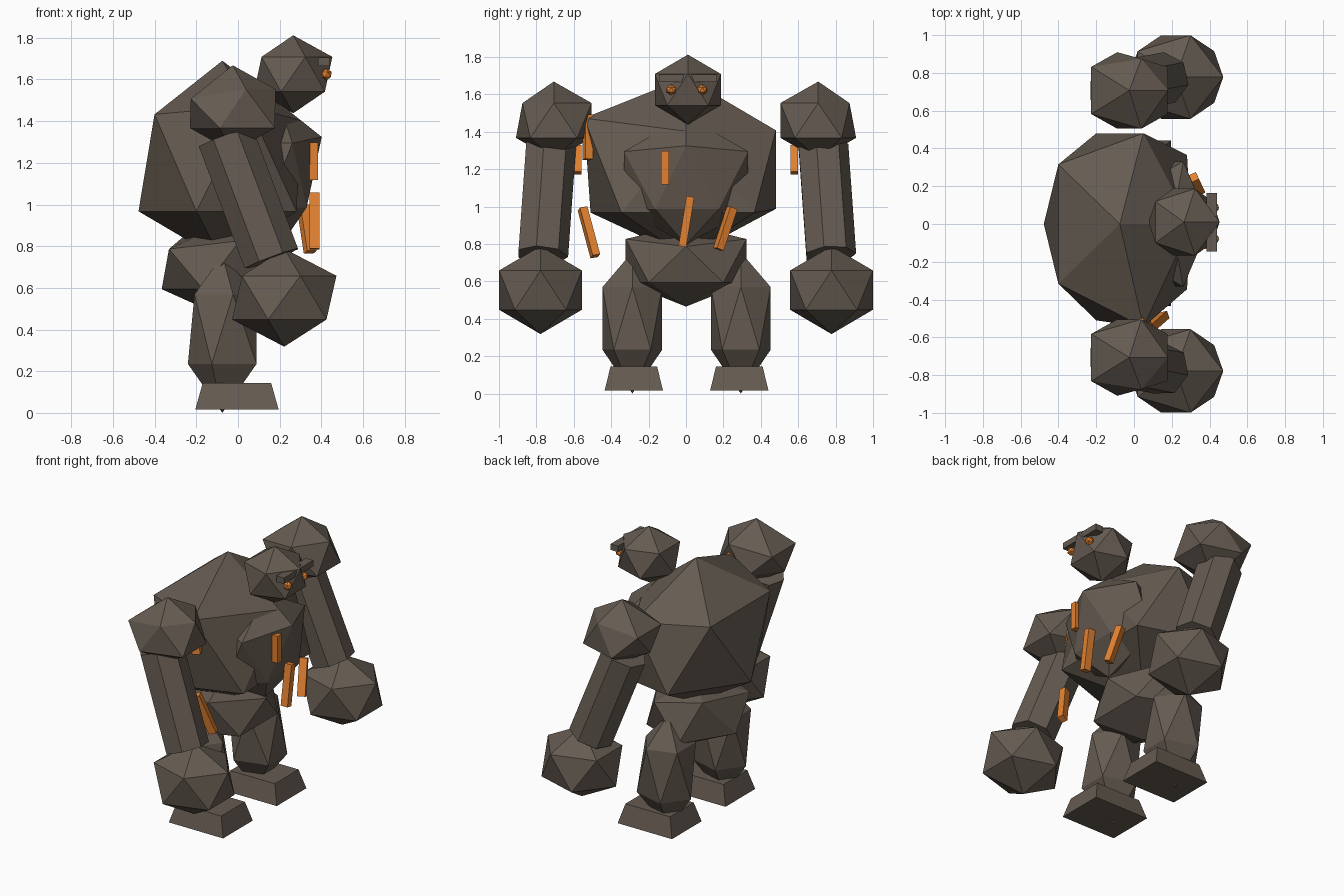
import bpy
import bmesh
from math import radians, atan2, hypot
from mathutils import Matrix, Vector, Euler

old = bpy.data.objects.get("Cube")
if old:
    bpy.data.objects.remove(old, do_unlink=True)


def material(name, rgb):
    mat = bpy.data.materials.new(name)
    mat.use_nodes = True
    mat.diffuse_color = (*rgb, 1)
    mat.node_tree.nodes["Principled BSDF"].inputs["Base Color"].default_value = (*rgb, 1)
    return mat


STONE = material("brown_stone", (0.13, 0.105, 0.083))
GLOW = material("glowing_orange", (0.76, 0.22, 0.03))


def finish(bm, name, mat):
    mesh = bpy.data.meshes.new(name)
    bmesh.ops.recalc_face_normals(bm, faces=bm.faces)
    bm.to_mesh(mesh)
    bm.free()
    mesh.materials.append(mat)
    obj = bpy.data.objects.new(name, mesh)
    bpy.context.collection.objects.link(obj)
    return obj


def rock(name, center, radii, nudges=None, mat=STONE):
    """Twenty-sided boulder; nudges shift single corners."""
    bm = bmesh.new()
    bmesh.ops.create_icosphere(bm, subdivisions=1, radius=1)
    bmesh.ops.scale(bm, vec=radii, verts=bm.verts)
    bmesh.ops.translate(bm, vec=center, verts=bm.verts)
    bm.verts.ensure_lookup_table()
    for index, shift in (nudges or {}).items():
        bm.verts[index].co += Vector(shift)
    return finish(bm, name, mat)


def block(name, center, size, tilt=(0, 0, 0), taper=(1, 1), mat=STONE):
    """Box, optionally narrowed at the top and tilted in degrees."""
    bm = bmesh.new()
    bmesh.ops.create_cube(bm, size=1)
    for v in bm.verts:
        if v.co.z > 0:
            v.co.x *= taper[0]
            v.co.y *= taper[1]
    bmesh.ops.scale(bm, vec=size, verts=bm.verts)
    turn = Euler([radians(a) for a in tilt]).to_matrix().to_4x4()
    bmesh.ops.transform(bm, matrix=Matrix.Translation(center) @ turn, verts=bm.verts)
    return finish(bm, name, mat)


def limb(name, start, end, radius, sides):
    """Straight prism between two points."""
    a, b = Vector(start), Vector(end)
    d = b - a
    bm = bmesh.new()
    bmesh.ops.create_cone(bm, cap_ends=True, segments=sides, radius1=radius,
                          radius2=radius, depth=d.length)
    heading = atan2(d.y, d.x)
    turn = Euler((0, atan2(hypot(d.x, d.y), d.z), heading)).to_matrix()
    spin = Matrix.Rotation(-heading, 3, 'Z')
    bmesh.ops.transform(bm, matrix=Matrix.Translation((a + b) / 2) @ (turn @ spin).to_4x4(),
                        verts=bm.verts)
    return finish(bm, name, STONE)


# Body
rock("torso", (-0.075, 0, 1.2), (0.45, 0.6, 0.52), {
    0: (0, 0, 0.05), 1: (0.03, -0.03, 0), 5: (0.03, 0.05, 0),
    4: (0, -0.03, 0.02), 6: (0, -0.035, 0.04), 9: (0, -0.03, -0.025),
    10: (-0.025, 0, -0.03), 11: (0, 0, -0.03)})
rock("chest_plate", (0.2, 0, 1.14), (0.22, 0.39, 0.345), {
    1: (-0.03, 0.04, 0), 5: (-0.03, -0.03, 0), 10: (0.005, 0, 0.03)})
rock("pelvis", (-0.08, 0, 0.69), (0.32, 0.38, 0.215), {
    0: (0, 0, -0.01), 6: (0, 0, 0.04), 9: (0, 0, 0.04),
    7: (-0.02, 0, 0), 8: (0.05, 0, 0.06)})

# Head
rock("head", (0.265, 0.01, 1.625), (0.21, 0.208, 0.187))
block("brow", (0.412, 0.01, 1.685), (0.055, 0.31, 0.04))

# Limbs, mirrored about the middle
for side, s in (("left", 1), ("right", -1)):
    rock(side + "_eye", (0.424, 0.004 + s * 0.083, 1.624), (0.029,) * 3, mat=GLOW)
    pull = (0, -0.035 * s, 0)
    back, front = (-0.035, 0, -0.045), (0.035, 0, 0)
    shoulder_nudges = {7: back, 8: back, 1: front, 5: front, (9 if s > 0 else 6): pull}
    rock(side + "_shoulder", (-0.025, s * 0.707, 1.46), (0.23, 0.238, 0.208), shoulder_nudges)
    limb(side + "_arm", (0.16, s * 0.77, 0.74), (-0.06, s * 0.728, 1.325), 0.14, 7)
    rock(side + "_fist", (0.222, s * 0.778, 0.553), (0.28, 0.26, 0.235))
    leg_nudges = {i: (0.03 if i in (1, 5) else 0, 0, 0.02) for i in range(1, 11)}
    leg_nudges[0] = (0, 0, -0.008)
    rock(side + "_leg", (-0.075, 0.003 + s * 0.29, 0.382), (0.185, 0.188, 0.374), leg_nudges)
    block(side + "_foot", (-0.005, 0.003 + s * 0.282, 0.08), (0.4, 0.312, 0.127), taper=(0.82, 0.8))
    block(side + "_armpit_shard", (-0.06, s * 0.58, 1.25), (0.045, 0.04, 0.15), (0, -20, 0), mat=GLOW)

# Glowing shards around the chest and flank
SHARDS = [
    ((0.36, -0.112, 1.207), 0.18, (0, 0, 0)),
    ((0.367, 0.002, 0.92), 0.27, (-9, 0, 0)),
    ((0.33, 0.21, 0.882), 0.235, (-20, 0, 25)),
    ((0.12, -0.519, 0.862), 0.275, (9.6, -20, 15)),
    ((0.05, -0.526, 1.37), 0.24, (-3, -8, 20)),
]
for number, (center, length, tilt) in enumerate(SHARDS, 1):
    block(f"chest_shard_{number}", center, (0.05, 0.042, length), tilt, mat=GLOW)
